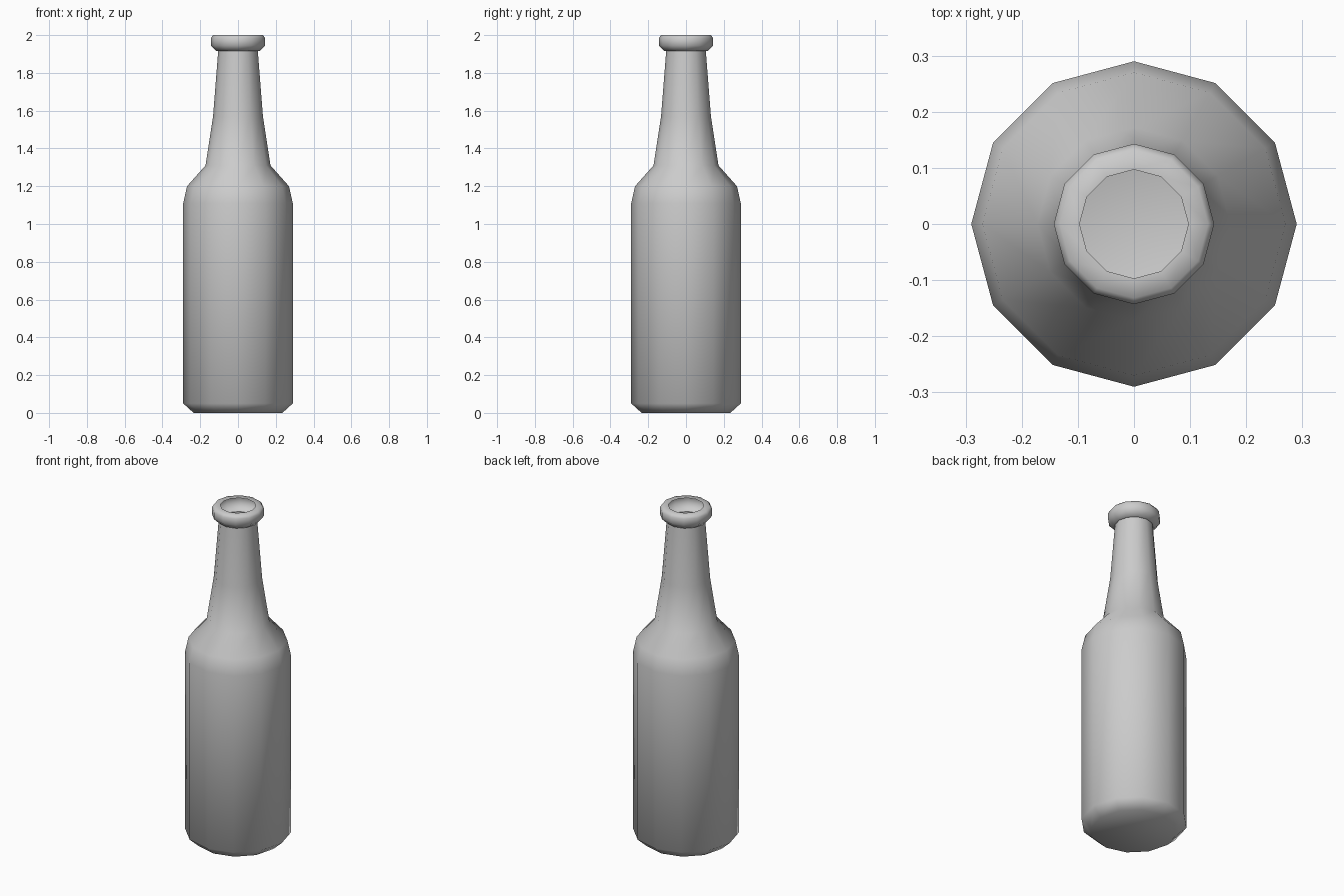
import bpy, bmesh
from math import sin, cos, tau, radians

if "Cube" in bpy.data.objects:
    bpy.data.objects.remove(bpy.data.objects["Cube"])

SIDES = 12


def lathe(name, profile):
    """Revolve a (radius, height) profile; the bottom ring is capped."""
    bm = bmesh.new()
    rings = [[bm.verts.new((r * cos(tau * i / SIDES), r * sin(tau * i / SIDES), z))
              for i in range(SIDES)] for r, z in profile]
    for low, high in zip(rings, rings[1:]):
        for i in range(SIDES):
            j = (i + 1) % SIDES
            bm.faces.new((low[i], low[j], high[j], high[i]))
    bm.faces.new(rings[0][::-1])
    mesh = bpy.data.meshes.new(name)
    bm.to_mesh(mesh)
    bm.free()
    obj = bpy.data.objects.new(name, mesh)
    bpy.context.collection.objects.link(obj)
    bpy.context.view_layer.objects.active = obj
    obj.select_set(True)
    bpy.ops.object.shade_smooth_by_angle(angle=radians(60))
    return obj


# Thin-walled bottle: base, body, shoulder, neck, rounded lip and open mouth
lathe("bottle", [
    (0.235, 0.0), (0.29, 0.05), (0.29, 1.11), (0.27, 1.20),
    (0.172, 1.31), (0.132, 1.57), (0.105, 1.915),
    (0.113, 1.915), (0.143, 1.945), (0.143, 1.985), (0.132, 2.0), (0.097, 2.0),
])
